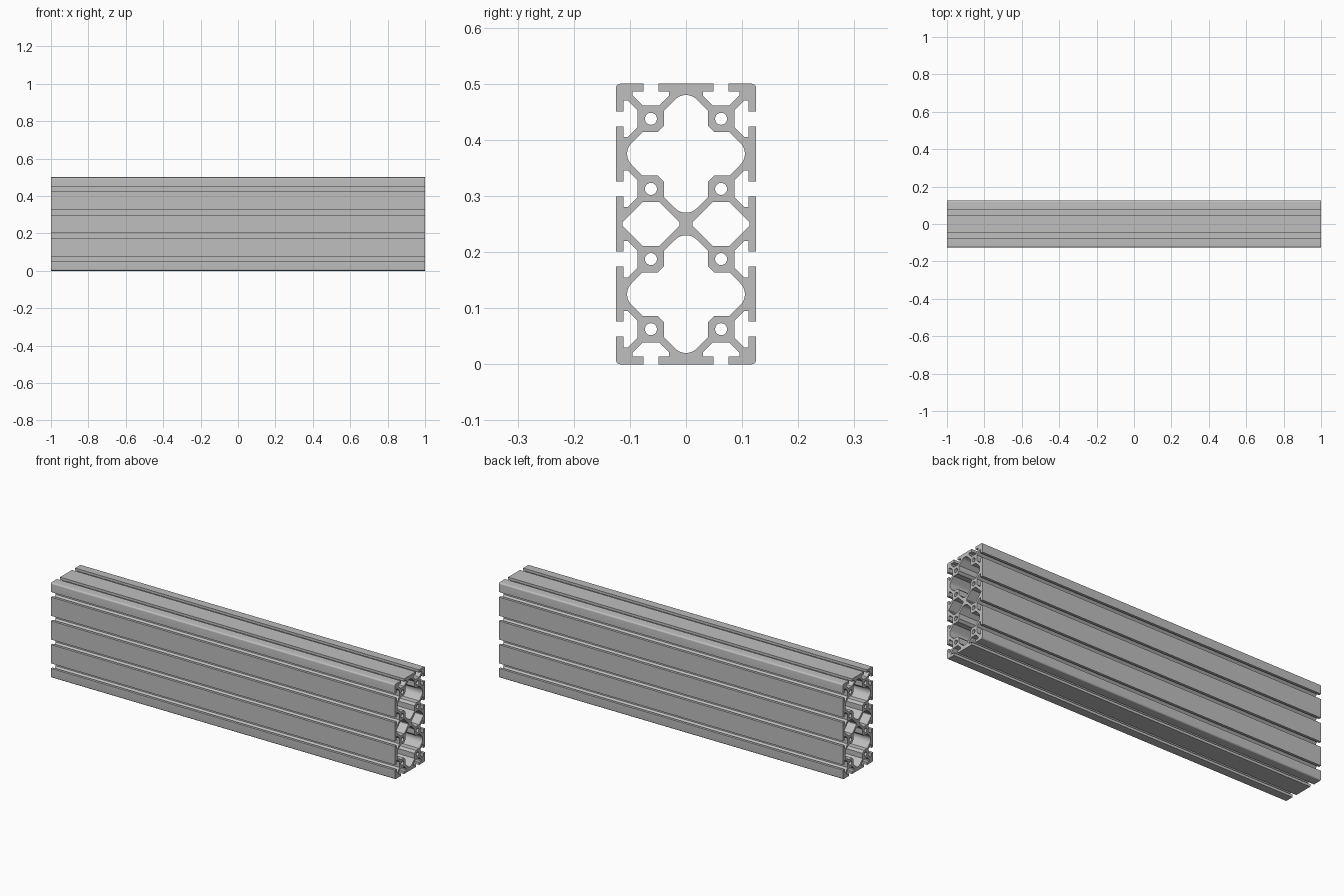
import bpy, bmesh
from math import cos, sin, pi, sqrt
from mathutils import Vector

cube = bpy.data.objects.get("Cube")
if cube:
    bpy.data.objects.remove(cube, do_unlink=True)

LENGTH, CELL, CORE, WEB = 2.0, 0.125, 0.0235, 0.0089
HALF_W, HALF_H = CELL, 2 * CELL


def arc(cx, cy, r, start, end, n):
    return [Vector((cx + r * cos(start + (end - start) * i / n),
                    cy + r * sin(start + (end - start) * i / n))) for i in range(n + 1)]


def mirror_loop(quarter):
    """Close a first-quadrant path (top to right) across both axes."""
    right = quarter + [Vector((p.x, -p.y)) for p in reversed(quarter)]
    loop = right + [Vector((-p.x, p.y)) for p in reversed(right)]
    clean = []
    for p in loop:
        if not clean or (p - clean[-1]).length > 1e-5:
            clean.append(p)
    if (clean[0] - clean[-1]).length < 1e-5:
        clean.pop()
    return clean


def moved(loop, x, y):
    return [p + Vector((x, y)) for p in loop]


# T-slot half profile: (distance along the side, depth)
floor = CELL / 2 - CORE
flank = CELL / 2 - WEB
half_slot = [(0.0133, 0), (0.0133, 0.0135), (0.0325, 0.0135),
             (0.0325, flank - 0.0325), (flank - floor, floor)]
slot = [(-w, d) for w, d in half_slot] + [(w, d) for w, d in reversed(half_slot)]

# Outer outline: four sides with slots, joined by rounded corners
outline = []
R = 0.008
for k in range(4):
    direction = Vector((round(cos(k * pi / 2)), round(sin(k * pi / 2))))
    inward = Vector((-direction.y, direction.x))
    half = HALF_W if k % 2 == 0 else HALF_H
    reach = HALF_H if k % 2 == 0 else HALF_W
    steps = (-0.5, 0.5) if k % 2 == 0 else (-1.5, -0.5, 0.5, 1.5)
    for s in steps:
        for w, d in slot:
            outline.append(direction * (s * CELL + w) - inward * (reach - d))
    centre = direction * (half - R) - inward * (reach - R)
    outline += arc(centre.x, centre.y, R, (k - 1) * pi / 2, k * pi / 2, 6)

# Large rounded cavity
tip = CELL - WEB
r = 0.027
c = tip - r * sqrt(2)
inner = CELL / 2 - CORE
cham = inner + 0.011
quarter = arc(0, c, r, pi / 2, pi / 4, 6)
quarter += [Vector(p) for p in ((inner, tip - inner), (inner, cham),
                                (cham, inner), (tip - inner, inner))]
quarter += arc(c, 0, r, pi / 4, 0, 6)
cavity = mirror_loop(quarter)

# Small diamond cavity with blunted tips
blunt = 0.051
diamond = mirror_loop([Vector((flank - inner, inner)), Vector((blunt, flank - blunt))])

# Round bore through each core
bore = arc(0, 0, 0.0107, 0, 2 * pi, 28)[:-1]

loops = [outline]
for s in (-1, 1):
    loops.append(moved(cavity, 0, s * CELL))
    loops.append(moved(diamond, s * CELL / 2, 0))
    for row in (-1.5, -0.5, 0.5, 1.5):
        loops.append(moved(bore, s * CELL / 2, row * CELL))

# Fill the section and extrude it along x
bm = bmesh.new()
for loop in loops:
    verts = [bm.verts.new((-LENGTH / 2, p.x, p.y + HALF_H)) for p in loop]
    for a, b in zip(verts, verts[1:] + verts[:1]):
        bm.edges.new((a, b))
bmesh.ops.triangle_fill(bm, use_beauty=True, use_dissolve=False, edges=bm.edges[:])
result = bmesh.ops.extrude_face_region(bm, geom=bm.faces[:], use_keep_orig=True)
top = [g for g in result["geom"] if isinstance(g, bmesh.types.BMVert)]
bmesh.ops.translate(bm, verts=top, vec=(LENGTH, 0, 0))
bmesh.ops.recalc_face_normals(bm, faces=bm.faces[:])
mesh = bpy.data.meshes.new("slotted_beam")
bm.to_mesh(mesh)
bm.free()

beam = bpy.data.objects.new("slotted_beam", mesh)
bpy.context.collection.objects.link(beam)

# Plain aluminium grey
mat = bpy.data.materials.new("aluminium_grey")
mat.use_nodes = True
colour = (0.52, 0.52, 0.52, 1)
mat.diffuse_color = colour
mat.node_tree.nodes["Principled BSDF"].inputs["Base Color"].default_value = colour
mesh.materials.append(mat)

bpy.ops.object.select_all(action="DESELECT")
beam.select_set(True)
bpy.context.view_layer.objects.active = beam
bpy.ops.object.shade_smooth_by_angle(angle=pi / 7)
